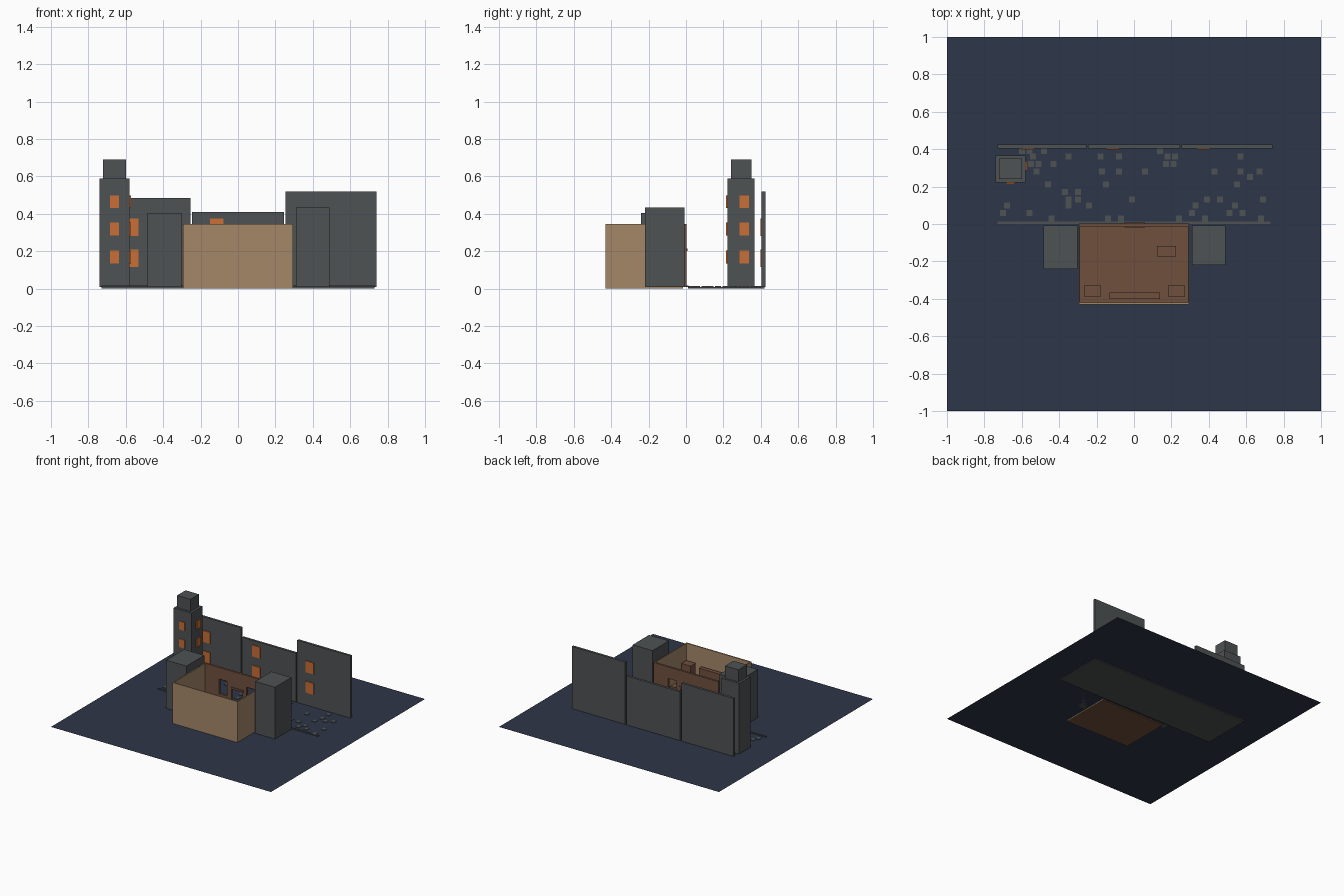
import bpy

if "Cube" in bpy.data.objects:
    bpy.data.objects.remove(bpy.data.objects["Cube"], do_unlink=True)


def material(name, r, g, b):
    mat = bpy.data.materials.new(name)
    mat.use_nodes = True
    mat.diffuse_color = (r, g, b, 1)
    mat.node_tree.nodes["Principled BSDF"].inputs["Base Color"].default_value = (r, g, b, 1)
    return mat


navy = material("night_ground", .027, .037, .065)
stone = material("dark_stone", .076, .084, .087)
tan = material("tan_plaster", .376, .242, .141)
brown = material("brown_wood", .162, .08, .048)
orange = material("glowing_orange", .578, .156, .038)


def boxes(name, mat, spans):
    """One object made of boxes, each given as (x0, x1), (y0, y1), (z0, z1)."""
    verts, faces = [], []
    for xs, ys, zs in spans:
        n = len(verts)
        verts += [(x, y, z) for x in xs for y in ys for z in zs]
        for quad in ((0, 1, 3, 2), (4, 6, 7, 5), (0, 4, 5, 1),
                     (2, 3, 7, 6), (0, 2, 6, 4), (1, 5, 7, 3)):
            faces.append([n + i for i in quad])
    mesh = bpy.data.meshes.new(name)
    mesh.from_pydata(verts, [], faces)
    mesh.materials.append(mat)
    obj = bpy.data.objects.new(name, mesh)
    bpy.context.collection.objects.link(obj)
    return obj


BASE = .009      # ground level
ROOF = .345      # top of the open room

# Ground sheet with the sunken road slab below it
bpy.ops.mesh.primitive_plane_add(size=2, location=(0, 0, BASE))
ground = bpy.context.object
ground.name = "ground"
ground.data.materials.append(navy)
boxes("road_slab", stone, [((-.73, .73), (.01, .42), (0, BASE - .001))])
boxes("kerb", stone, [((-.73, .73), (0, .014), (BASE, .016))])

# Scattered paving stones: row position, then positions along the row, in hundredths
rows = {
    36: (-54, -35, -18, -8, 18, 22, 57),
    32: (-55, -51, -43, 17, 21),
    28: (-52, -17, -8, 6, 43, 57, 67),
    25: (62,),
    21: (-46, -15, 55),
    17: (-37, -30),
    13: (-35, -30, -1, 39, 46, 69),
    10: (-68, -35, -24, 33, 54),
    6: (-70, -56, 31, 51, 58),
    3: (-44, -14, -7, 24, 38, 68),
    39: (-60, -56, -48, 14),
}
boxes("paving_stones", stone, [
    ((x / 100 - .016, x / 100 + .016), (y / 100 - .016, y / 100 + .016), (BASE, .013))
    for y, row in rows.items() for x in row])

# Row of facades along the back of the road, each with two lit windows
for name, x0, x1, top, wx in (("left", -.73, -.255, .485, -.605),
                              ("middle", -.245, .245, .41, -.15),
                              ("right", .255, .74, .52, .335)):
    boxes(name + "_facade", stone, [((x0, x1), (.405, .425), (BASE, top))])
    boxes(name + "_facade_windows", orange, [
        ((wx, wx + .073), (.397, .405), (z, z + .093)) for z in (.115, .282)])

# Watch tower with a smaller block on top and windows on two sides
boxes("tower", stone, [((-.74, -.58), (.222, .367), (BASE, .59))])
boxes("tower_top", stone, [((-.722, -.6), (.24, .35), (.59, .69))])
levels = (.135, .285, .43)
boxes("tower_front_windows", orange, [
    ((-.685, -.635), (.215, .222), (z, z + .068)) for z in levels])
boxes("tower_side_windows", orange, [
    ((-.58, -.573), (.285, .336), (z, z + .068)) for z in levels])

# Side buildings next to the room
boxes("left_side_building", stone, [((.31, .49), (-.22, -.008), (BASE, .435))])
boxes("right_side_building", stone, [((-.485, -.301), (-.24, -.008), (BASE, .405))])

# Open room: floor, three plaster walls
boxes("room_floor", brown, [((-.29, .29), (-.425, -.015), (0, .015))])
boxes("room_front_wall", tan, [((-.295, .295), (-.43, -.42), (0, ROOF))])
boxes("room_side_walls", tan, [
    (xs, (-.42, -.015), (0, ROOF)) for xs in ((-.295, -.288), (.288, .295))])

# Street wall of the room with a door and two windows left open
wall = (-.015, .002)
spans = [((-.295, .295), wall, (.25, ROOF)), ((-.05, .05), wall, (.2, .25))]
for s in (-1, 1):
    for a, b, top in ((.05, .09, .25), (.09, .16, .13), (.16, .295, .25)):
        spans.append((sorted((s * a, s * b)), wall, (BASE, top)))
boxes("room_street_wall", brown, spans)
boxes("door_lintel", brown, [((-.05, .06), (-.02, .009), (.2, .215))])

# Furniture
boxes("corner_cabinets", brown, [
    (xs, (-.39, -.325), (.015, .22)) for xs in ((-.265, -.18), (.185, .27))])
boxes("long_shelf", brown, [((-.13, .14), (-.4, -.367), (.015, .2))])
table = [((.122, .225), (-.175, -.117), (.11, .125))]
for x in (.125, .212):
    for y in (-.172, -.13):
        table.append(((x, x + .01), (y, y + .01), (.015, .11)))
boxes("table", brown, table)
